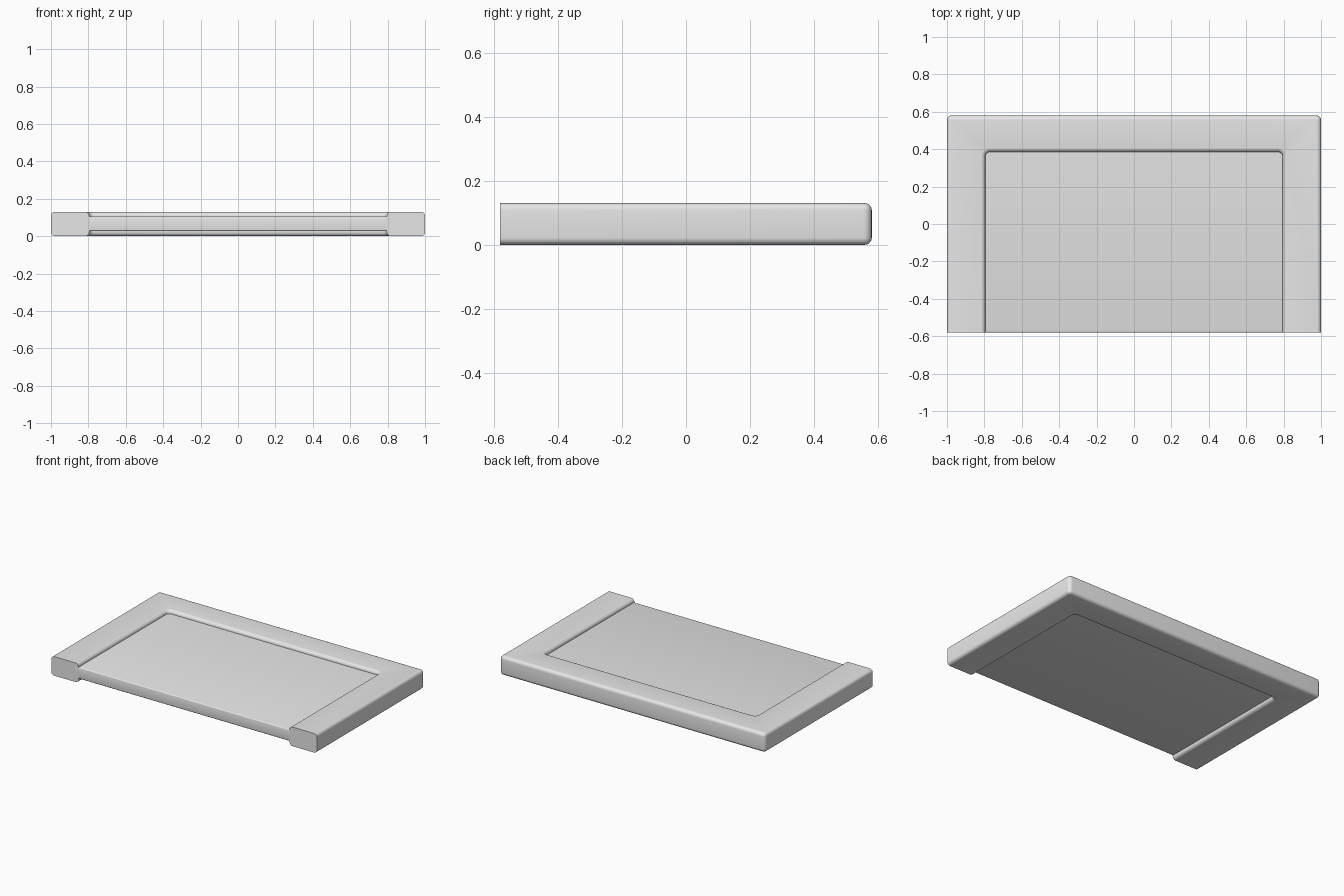
import bpy
import bmesh

cube = bpy.data.objects.get("Cube")
if cube:
    bpy.data.objects.remove(cube, do_unlink=True)

FRONT, BACK = -0.58, 0.58
HEIGHT = 0.13

grey = bpy.data.materials.new("plain grey")
grey.use_nodes = True
grey.diffuse_color = (0.8, 0.8, 0.8, 1)
grey.node_tree.nodes["Principled BSDF"].inputs["Base Color"].default_value = (0.8, 0.8, 0.8, 1)


def prism(outline, bottom, top):
    """Extrude a plan outline between two heights."""
    bm = bmesh.new()
    face = bm.faces.new([bm.verts.new((x, y, bottom)) for x, y in outline])
    result = bmesh.ops.extrude_face_region(bm, geom=[face])
    for item in result["geom"]:
        if isinstance(item, bmesh.types.BMVert):
            item.co.z = top
    bmesh.ops.recalc_face_normals(bm, faces=bm.faces)
    return bm


def round_edges(bm, rule, radius, segments):
    """Round every edge whose two end points satisfy the rule."""
    edges = [e for e in bm.edges if rule(e.verts[0].co, e.verts[1].co)]
    bmesh.ops.bevel(bm, geom=edges, offset=radius, segments=segments,
                    profile=0.5, affect='EDGES', clamp_overlap=True)


def finish(bm, name):
    bmesh.ops.recalc_face_normals(bm, faces=bm.faces)
    mesh = bpy.data.meshes.new(name)
    bm.to_mesh(mesh)
    bm.free()
    mesh.materials.append(grey)
    obj = bpy.data.objects.new(name, mesh)
    bpy.context.collection.objects.link(obj)
    bpy.ops.object.select_all(action='DESELECT')
    obj.select_set(True)
    bpy.context.view_layer.objects.active = obj
    bpy.ops.object.shade_smooth_by_angle(angle=0.6)
    return obj


def at_front(p):
    return p.y < FRONT + 0.001


# U-shaped frame, open and cut flat at the front
half = [(1, FRONT), (1, BACK)]
inner = [(0.795, 0.385), (0.795, FRONT)]
outline = ([(-x, y) for x, y in half] + half[::-1]
           + inner[::-1] + [(-x, y) for x, y in inner])
bm = prism(outline, 0, HEIGHT)
# Upright corners, then the upper and lower rims
round_edges(bm, lambda a, b: abs(a.z - b.z) > 0.1 and not at_front(a), 0.025, 5)
round_edges(bm, lambda a, b: abs(a.z - b.z) < 0.001
            and not (at_front(a) and at_front(b)), 0.022, 5)
finish(bm, "frame")

# Thin panel held in the frame, its sides buried in the rails
bm = prism([(-0.82, FRONT), (0.82, FRONT), (0.82, 0.41), (-0.82, 0.41)], 0.028, 0.106)
round_edges(bm, lambda a, b: abs(a.z - b.z) < 0.001
            and at_front(a) and at_front(b), 0.006, 3)
finish(bm, "panel")
